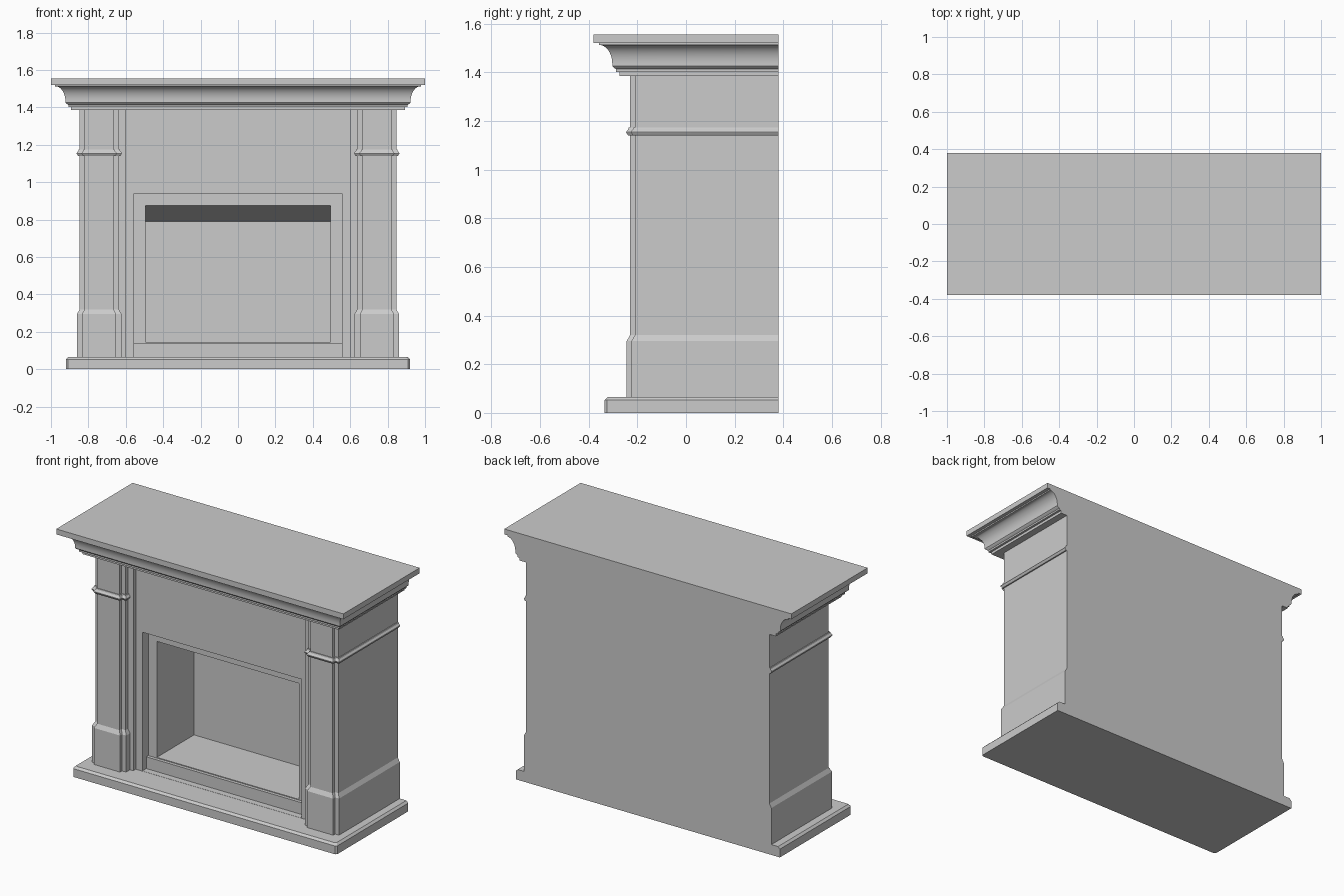
import bpy, bmesh, math

if "Cube" in bpy.data.objects:
    bpy.data.objects.remove(bpy.data.objects["Cube"])

BACK = 0.38


def loft(name, rings, smooth=False):
    """Skin a stack of equal-length closed rings and cap both ends."""
    bm = bmesh.new()
    vs = [[bm.verts.new(p) for p in ring] for ring in rings]
    n = len(rings[0])
    for a, b in zip(vs, vs[1:]):
        for i in range(n):
            j = (i + 1) % n
            bm.faces.new((a[i], a[j], b[j], b[i]))
    bm.faces.new(vs[0])
    bm.faces.new(vs[-1])
    bmesh.ops.recalc_face_normals(bm, faces=bm.faces)
    mesh = bpy.data.meshes.new(name)
    bm.to_mesh(mesh)
    bm.free()
    ob = bpy.data.objects.new(name, mesh)
    bpy.context.collection.objects.link(ob)
    if smooth:
        bpy.ops.object.select_all(action='DESELECT')
        ob.select_set(True)
        bpy.context.view_layer.objects.active = ob
        bpy.ops.object.shade_smooth_by_angle(angle=math.radians(25))
    return ob


def box(name, x0, x1, y0, y1, z0, z1):
    return loft(name, [[(x0, y0, z), (x1, y0, z), (x1, y1, z), (x0, y1, z)] for z in (z0, z1)])


def mantel_ring(d, z):
    """Mantel outline inset by d on the front and sides, flush at the back."""
    x, y = 1 - d, -0.38 + d
    return [(-x, BACK, z), (-x, y, z), (x, y, z), (x, BACK, z)]


def plinth_ring(d, z):
    """Base outline with clipped front corners."""
    x, y, c = 0.92 - d, -0.335 + d, 0.01
    return [(-x, BACK, z), (-x, y + c, z), (-x + c, y, z),
            (x - c, y, z), (x, y + c, z), (x, BACK, z)]


def pilaster_ring(side, o, z):
    """Stepped pilaster outline, grown outward by o."""
    pts = [(0.637 - o, BACK), (0.637 - o, -0.21 - o), (0.665 - o, -0.21 - o),
           (0.665 - o, -0.23 - o), (0.82 + o, -0.23 - o), (0.82 + o, -0.21 - o),
           (0.847 + o, -0.21 - o), (0.847 + o, BACK)]
    return [(side * x, y, z) for x, y in pts]


# Base slab with chamfered top edge
loft("base_slab", [plinth_ring(d, z) for d, z in ((0, 0), (0, 0.052), (0.013, 0.065))])

# Central body: outer shell, framed recess, firebox with sloping ceiling
sections = [(0.64, 0.065, 1.39, BACK), (0.64, 0.065, 1.39, -0.16),
            (0.555, 0.066, 0.94, -0.16), (0.555, 0.066, 0.94, -0.10),
            (0.495, 0.145, 0.875, -0.10), (0.495, 0.145, 0.79, 0.27)]
loft("body_with_firebox", [[(-x, y, z0), (x, y, z0), (x, y, z1), (-x, y, z1)]
                           for x, z0, z1, y in sections])

# Raised hearth sill
box("hearth_sill", -0.555, 0.555, -0.12, -0.09, 0.065, 0.14)

# Pilasters with flared feet, collar bands and inner strips
for side, label in ((-1, "left"), (1, "right")):
    loft(label + "_pilaster", [pilaster_ring(side, o, z) for o, z in
         ((0.014, 0.065), (0.014, 0.295), (0, 0.32), (0, 1.387))])
    band = [(-0.005, 1.14), (0.008, 1.14)]
    band += [(0.008 + 0.008 * math.sin(math.pi * t / 6), 1.143 + 0.022 * t / 6)
             for t in range(1, 6)]
    band += [(0.008, 1.165), (0.005, 1.174), (-0.005, 1.174)]
    loft(label + "_collar_band", [pilaster_ring(side, o, z) for o, z in band], True)
    xa, xb = sorted((side * 0.60, side * 0.65))
    box(label + "_inner_strip", xa, xb, -0.185, 0.0, 0.065, 1.387)

# Crown moulding: stepped fillets, small bead, large cove
crown = [(0.107, 1.385), (0.107, 1.402), (0.093, 1.402), (0.093, 1.413),
         (0.082, 1.42), (0.077, 1.426)]
crown += [(0.022 + 0.055 * math.cos(a), 1.435 + 0.078 * math.sin(a))
          for a in (math.pi / 2 * i / 12 for i in range(13))]
crown.append((0.022, 1.522))
loft("crown_moulding", [mantel_ring(d, z) for d, z in crown], True)

# Mantel shelf
loft("mantel_shelf", [mantel_ring(0, 1.521), mantel_ring(0, 1.555)])
